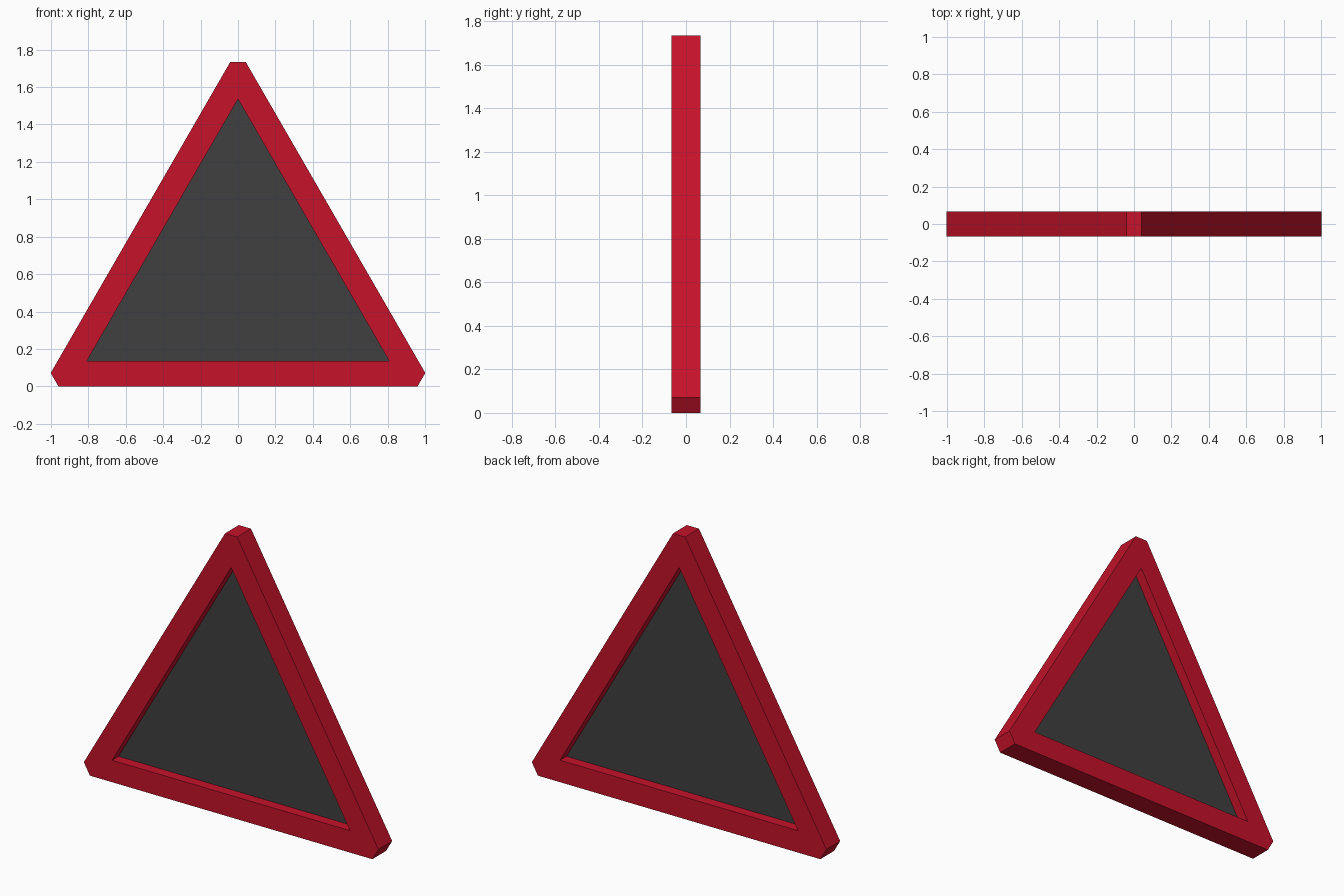
import bpy
import bmesh
from math import radians
from mathutils import Matrix, Vector

cube = bpy.data.objects.get("Cube")
if cube:
    bpy.data.objects.remove(cube, do_unlink=True)

CENTRE = Vector((0, 0, 0.602))
HALF_DEPTH = 0.067


def material(name, colour):
    mat = bpy.data.materials.new(name)
    mat.use_nodes = True
    mat.diffuse_color = colour
    mat.node_tree.nodes["Principled BSDF"].inputs["Base Color"].default_value = colour
    return mat


def around(x, z, k):
    """Point given from the triangle's centre, turned to side k."""
    return CENTRE + Matrix.Rotation(radians(-120 * k), 3, "Y") @ Vector((x, 0, z))


def plate(name, polygons, half_depth, mat):
    """Solid made by extruding flat polygons in the XZ plane along y."""
    bm = bmesh.new()
    front = Vector((0, -half_depth, 0))
    for points in polygons:
        bm.faces.new([bm.verts.new(p + front) for p in points])
    bmesh.ops.remove_doubles(bm, verts=bm.verts, dist=0.002)
    extruded = bmesh.ops.extrude_face_region(bm, geom=bm.faces[:], use_keep_orig=True)
    moved = [v for v in extruded["geom"] if isinstance(v, bmesh.types.BMVert)]
    bmesh.ops.translate(bm, verts=moved, vec=-2 * front)
    bmesh.ops.recalc_face_normals(bm, faces=bm.faces)
    mesh = bpy.data.meshes.new(name)
    bm.to_mesh(mesh)
    bm.free()
    mesh.materials.append(mat)
    obj = bpy.data.objects.new(name, mesh)
    bpy.context.collection.objects.link(obj)
    return obj


red = material("red", (0.56, 0.006, 0.023, 1))
charcoal = material("charcoal", (0.05, 0.05, 0.05, 1))

# Corners of the opening and of the outline with its cut tips
inner = [around(0.809, -0.467, k) for k in range(3)]
start = [around(-0.96, -0.602, k) for k in range(3)]
end = [around(0.96, -0.602, k) for k in range(3)]

# Frame: three bars joined by three blunt corners
frame = []
for k in range(3):
    frame.append([start[k], end[k], inner[k], inner[k - 1]])
    frame.append([end[k], start[(k + 1) % 3], inner[k]])
plate("triangle_frame", frame, HALF_DEPTH, red)

# Thin recessed panel, tucked slightly into the frame
panel = [CENTRE + (p - CENTRE) * 1.01 for p in inner]
plate("centre_panel", [panel], 0.004, charcoal)
